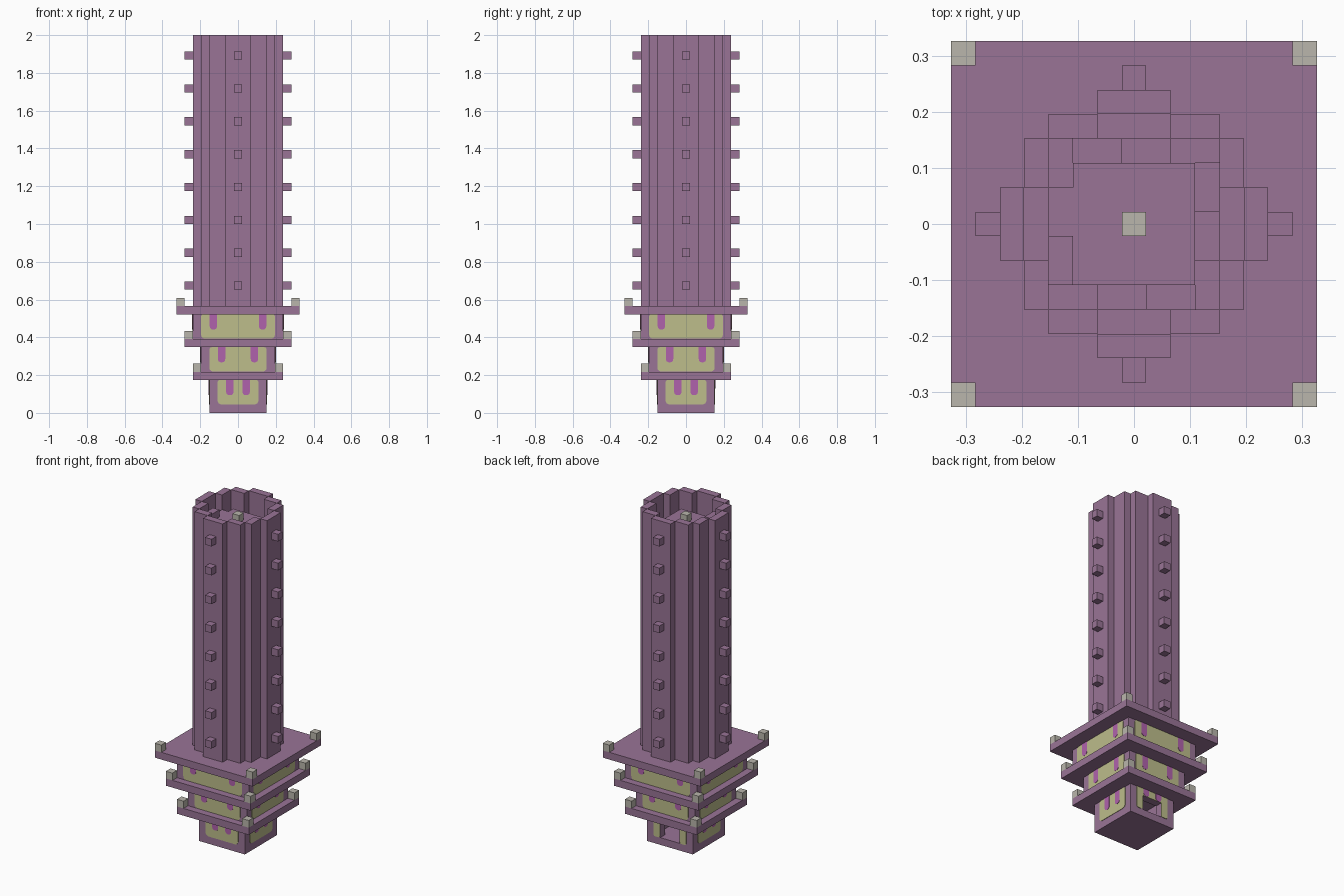
import bpy, bmesh, math
from mathutils import Matrix, Vector

old = bpy.data.objects.get("Cube")
if old:
    bpy.data.objects.remove(old, do_unlink=True)

U = 2 / 46  # one block


def material(name, rgb):
    m = bpy.data.materials.new(name)
    m.use_nodes = True
    m.diffuse_color = (*rgb, 1)
    m.node_tree.nodes["Principled BSDF"].inputs["Base Color"].default_value = (*rgb, 1)
    return m


PURPLE = material("purple brick", (0.32, 0.175, 0.305))
YELLOW = material("pale yellow", (0.51, 0.51, 0.258))
PINK = material("magenta", (0.434, 0.122, 0.413))
GREY = material("lamp grey", (0.49, 0.468, 0.413))


def turn(k):
    return Matrix.Rotation(k * math.pi / 2, 4, 'Z')


def add_box(bm, x0, x1, y0, y1, z0, z1, k=0):
    size = Vector((x1 - x0, y1 - y0, z1 - z0))
    mid = Vector((x0 + x1, y0 + y1, z0 + z1)) / 2
    bmesh.ops.create_cube(bm, size=1, matrix=turn(k) @ Matrix.Translation(mid)
                          @ Matrix.Diagonal((*size, 1)))


def finish(name, bm, mat):
    bmesh.ops.scale(bm, vec=(U, U, U), verts=bm.verts)
    bmesh.ops.recalc_face_normals(bm, faces=bm.faces)
    mesh = bpy.data.meshes.new(name)
    bm.to_mesh(mesh)
    bm.free()
    mesh.materials.append(mat)
    ob = bpy.data.objects.new(name, mesh)
    bpy.context.collection.objects.link(ob)
    return ob


def boxes(name, mat, specs):
    bm = bmesh.new()
    for s in specs:
        add_box(bm, *s)
    return finish(name, bm, mat)


def rounded(x0, x1, z0, z1, low, high):
    """Outline of a rectangle with rounded lower and upper corners."""
    pts = []
    for sx, sz, r, start in ((x0, z0, low, 180), (x1, z0, low, 270),
                             (x1, z1, high, 0), (x0, z1, high, 90)):
        cx = sx + r if sx == x0 else sx - r
        cz = sz + r if sz == z0 else sz - r
        for i in range(5 if r else 1):
            a = math.radians(start + i * 22.5)
            pts.append((cx + r * math.cos(a), cz + r * math.sin(a)))
    return pts


def add_plate(bm, pts, half, thick, k):
    """Thin outline plate on side k of a square tier; side 0 is the front."""
    m = turn(k)
    f = bm.faces.new([bm.verts.new(m @ Vector((x, -half, z))) for x, z in pts])
    ext = bmesh.ops.extrude_face_region(bm, geom=[f])
    move = m.to_3x3() @ Vector((0, -thick, 0))
    bmesh.ops.translate(bm, vec=move,
                        verts=[v for v in ext["geom"] if isinstance(v, bmesh.types.BMVert)])


# Base room: hollow with a doorway at the back
base = [(-3.5, 3.5, -3.5, 3.5, 0, 1),
        (-3.5, 3.5, -3.5, -2.5, 1, 4),
        (-1.5, 1.5, 2.5, 3.5, 3, 4)]
for s in (-1, 1):
    base.append((min(s * 2.5, s * 3.5), max(s * 2.5, s * 3.5), -2.5, 3.5, 1, 4))
    base.append((min(s * 1.5, s * 2.5), max(s * 1.5, s * 2.5), 2.5, 3.5, 1, 4))
boxes("base_room", PURPLE, base)

# Upper tiers, roof plates and corner lamps
for i, (half, z) in enumerate(((4.5, 5), (5.5, 9))):
    boxes(f"tier_{i + 2}", PURPLE, [(-half, half, -half, half, z, z + 3)])
for i, (half, z) in enumerate(((5.5, 4), (6.5, 8), (7.5, 12))):
    boxes(f"roof_plate_{i + 1}", PURPLE, [(-half, half, -half, half, z, z + 1)])
    boxes(f"corner_lamps_{i + 1}", GREY,
          [(half - 1, half, half - 1, half, z + 1, z + 2, k) for k in range(4)])

# Painted wall panels with hanging stripes
panels, stripes = bmesh.new(), bmesh.new()
for half, z0, z1, off in ((3.5, 1, 4, 1), (4.5, 5, 8, 2), (5.5, 9, 12, 3)):
    w = half - 1
    for k in range(4):
        door = half == 3.5 and k == 2
        if door:
            for x0, x1 in ((-2.5, -1.5), (1.5, 2.5)):
                add_plate(panels, rounded(x0, x1, z0, z1, 0.25, 0), half, 0.06, k)
            add_plate(panels, rounded(-1.5, 1.5, 3, z1, 0, 0), half, 0.06, k)
        else:
            add_plate(panels, rounded(-w, w, z0 + 0.03, z1, 0.5, 0.3), half, 0.06, k)
        for c in (-off, off):
            bottom = 3 if door else z1 - 1.85
            add_plate(stripes, rounded(c - 0.45, c + 0.45, bottom, z1, 0.4, 0), half, 0.1, k)
finish("wall_panels", panels, YELLOW)
finish("hanging_stripes", stripes, PINK)

# Tall hollow shaft with a stepped round plan
wall = []
for k in range(4):
    wall += [(-1.5, 1.5, 4.5, 5.5, 13, 46, k),
             (1.5, 3.5, 3.5, 4.5, 13, 46, k),
             (-3.5, -1.5, 3.5, 4.5, 13, 46, k)]
boxes("shaft_wall", PURPLE, wall)

# Studs climbing each side of the shaft
boxes("wall_studs", PURPLE,
      [(-0.5, 0.5, 5.5, 6.5, z, z + 1, k) for k in range(4) for z in range(15, 46, 4)])

# Core column, spiral steps and top lamp
boxes("core_column", PURPLE, [(-2.5, 2.5, -2.5, 2.5, 13, 44)])
steps = []
for n in range(32):
    side, part = divmod(n % 12, 3)
    x = -2.5 + 2 * part
    steps.append((x, x + 2, 2.5, 3.5, 44 - n, 45 - n, 1 - side))
boxes("spiral_steps", PURPLE, steps)
boxes("top_lamp", GREY, [(-0.5, 0.5, -0.5, 0.5, 44, 45)])
